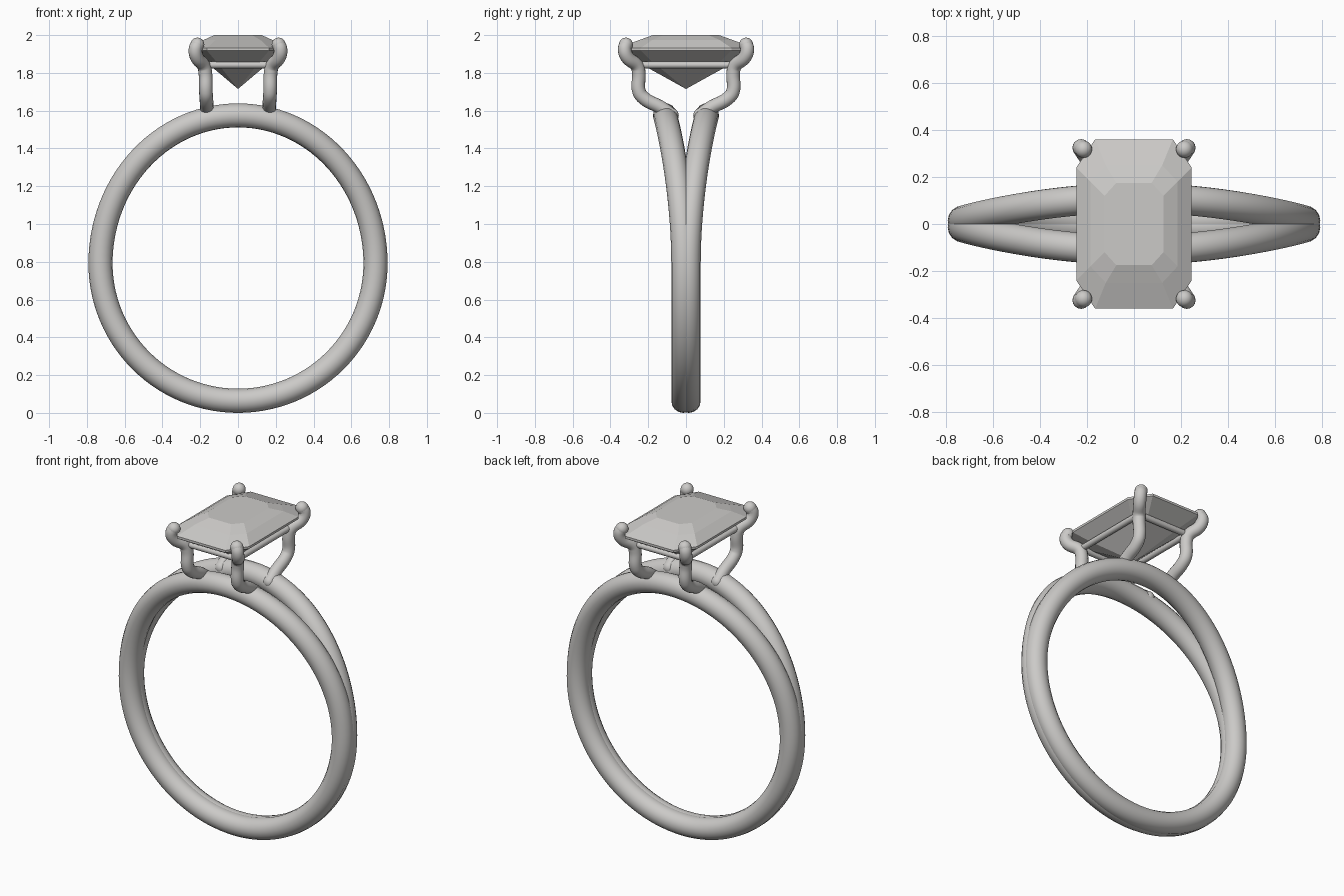
import bpy
from math import sin, cos, pi, asin

cube = bpy.data.objects.get("Cube")
if cube:
    bpy.data.objects.remove(cube, do_unlink=True)

grey = bpy.data.materials.new("pale_grey")
grey.use_nodes = True
colour = (0.6, 0.59, 0.575, 1)
grey.diffuse_color = colour
grey.node_tree.nodes["Principled BSDF"].inputs["Base Color"].default_value = colour


def select(obj):
    bpy.ops.object.select_all(action='DESELECT')
    obj.select_set(True)
    bpy.context.view_layer.objects.active = obj


def tube(name, points, radius, cyclic=False, rounded=False):
    """Round wire along a path, with ball ends when open."""
    curve = bpy.data.curves.new(name, 'CURVE')
    curve.dimensions = '3D'
    curve.bevel_depth = radius
    curve.bevel_resolution = 6
    curve.resolution_u = 8
    if rounded:
        spline = curve.splines.new('BEZIER')
        spline.bezier_points.add(len(points) - 1)
        for bp, p in zip(spline.bezier_points, points):
            bp.co = p
            bp.handle_left_type = bp.handle_right_type = 'AUTO'
    else:
        spline = curve.splines.new('POLY')
        spline.points.add(len(points) - 1)
        for sp, p in zip(spline.points, points):
            sp.co = (*p, 1)
    spline.use_cyclic_u = cyclic
    obj = bpy.data.objects.new(name, curve)
    bpy.context.collection.objects.link(obj)
    select(obj)
    bpy.ops.object.convert(target='MESH')
    obj = bpy.context.object
    obj.name = name
    obj.data.materials.clear()
    obj.data.materials.append(grey)
    if not cyclic:
        for p in (points[0], points[-1]):
            bpy.ops.mesh.primitive_uv_sphere_add(segments=20, ring_count=12,
                                                 radius=radius * 1.02, location=p)
            ball = bpy.context.object
            ball.name = name + "_end"
            ball.data.materials.append(grey)
            bpy.ops.object.shade_smooth()
    select(obj)
    bpy.ops.object.shade_smooth()
    return obj


# Split shank: two bands merged below, parting toward the top
def band_path(side, steps=112):
    path = []
    for i in range(steps):
        a = 2 * pi * i / steps
        s = sin(a)
        t = max(0, asin(max(-1, min(1, s))) / (pi / 2))
        spread = 0.014 + 0.097 * t * t * (3 - 2 * t)
        height = 0.783 if s > 0 else 0.728
        path.append((0.728 * cos(a), side * spread, 0.792 + height * s))
    return path


for side, label in ((-1, "front"), (1, "back")):
    tube("shank_" + label, band_path(side), 0.064, cyclic=True)

# Four prongs, mirrored about both axes
prong = [(.165, .075, 1.575), (.165, .13, 1.615), (.168, .225, 1.668),
         (.17, .248, 1.70), (.173, .25, 1.80), (.18, .258, 1.835),
         (.219, .312, 1.885), (.225, .325, 1.925), (.215, .318, 1.95)]
for sx, xname in ((1, "left"), (-1, "right")):
    for sy, yname in ((1, "back"), (-1, "front")):
        tube(f"prong_{yname}_{xname}", [(sx * x, sy * y, z) for x, y, z in prong],
             0.036, rounded=True)

# Thin rail joining the prongs under the stone
corners = [(.175, .252), (-.175, .252), (-.175, -.252), (.175, -.252)]
for i in range(4):
    a, b = corners[i], corners[(i + 1) % 4]
    tube(f"basket_rail_{i + 1}", [(*a, 1.842), (*b, 1.842)], 0.018)

# Step-cut stone: stacked cut-corner outlines closing to a point
# (half width, half depth, width at corner cut, depth at corner cut, height)
levels = [(.125, .175, .075, .12, 2.0), (.185, .25, .12, .18, 1.973),
          (.245, .36, .165, .24, 1.932), (.245, .36, .165, .24, 1.918),
          (.172, .262, .115, .18, 1.86)]
verts, faces = [], []
for w, d, cw, cd, z in levels:
    verts += [(x, y, z) for x, y in ((w, -cd), (w, cd), (cw, d), (-cw, d),
                                     (-w, cd), (-w, -cd), (-cw, -d), (cw, -d))]
verts.append((0, 0, 1.715))
tip = len(verts) - 1
faces.append(tuple(range(8)))
for row in range(len(levels) - 1):
    for i in range(8):
        j = (i + 1) % 8
        a = row * 8
        faces.append((a + j, a + i, a + 8 + i, a + 8 + j))
for i in range(8):
    faces.append((tip - 8 + (i + 1) % 8, tip - 8 + i, tip))
mesh = bpy.data.meshes.new("stone")
mesh.from_pydata(verts, [], faces)
mesh.materials.append(grey)
mesh.update()
stone = bpy.data.objects.new("stone", mesh)
bpy.context.collection.objects.link(stone)
